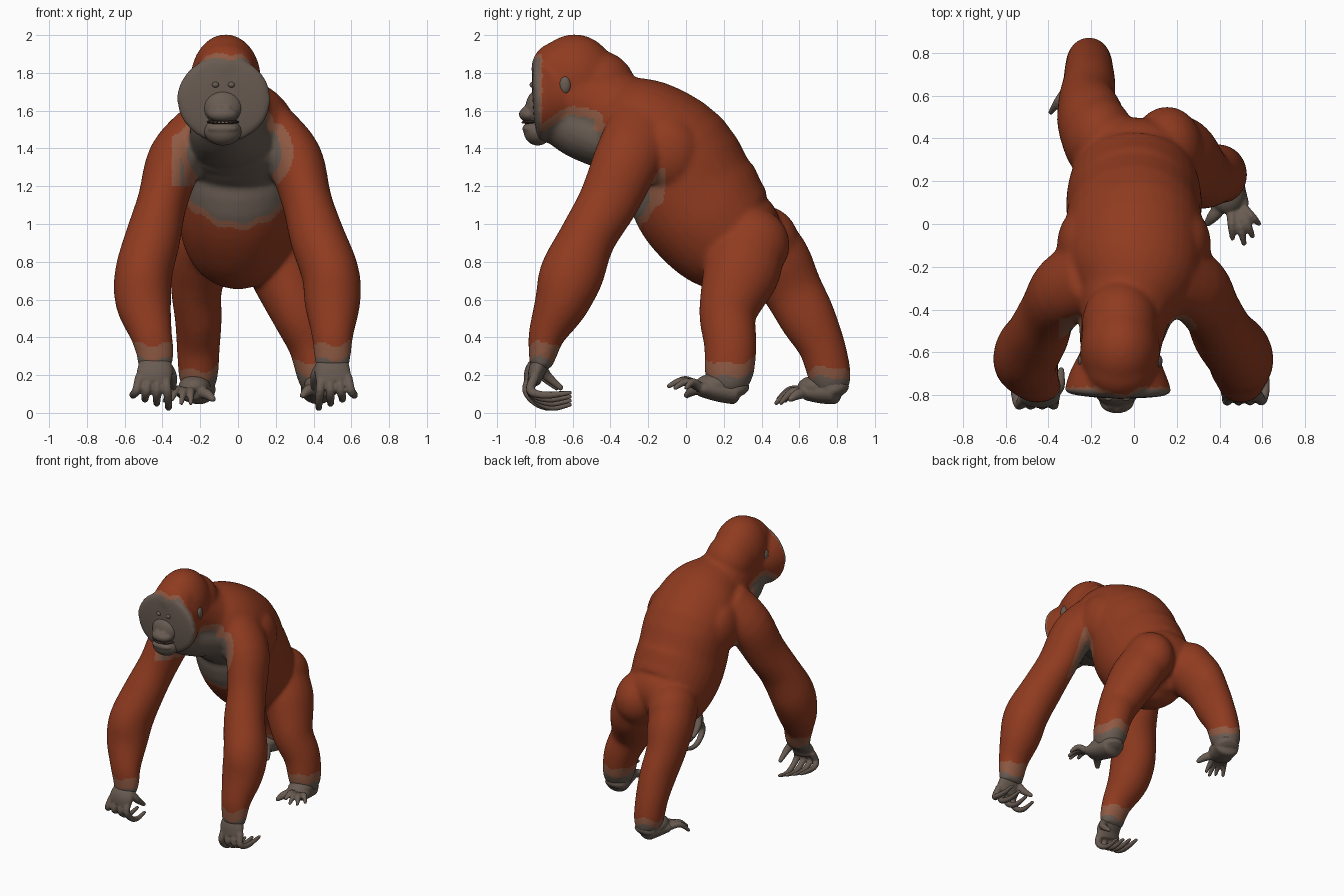
import bpy, bmesh, math
from mathutils import Vector

cube = bpy.data.objects.get("Cube")
if cube:
    bpy.data.objects.remove(cube)


def material(name, rgb):
    m = bpy.data.materials.new(name)
    m.use_nodes = True
    m.diffuse_color = (*rgb, 1)
    bsdf = m.node_tree.nodes["Principled BSDF"]
    bsdf.inputs["Base Color"].default_value = (*rgb, 1)
    bsdf.inputs["Roughness"].default_value = 0.8
    return m


FUR = material("rust_fur", (0.275, 0.043, 0.014))
FRINGE = material("pale_fringe", (0.27, 0.10, 0.055))
SKIN = material("grey_skin", (0.14, 0.106, 0.084))
DARK = material("dark_mouth", (0.035, 0.02, 0.016))
TEETH = material("dull_teeth", (0.2, 0.14, 0.1))


def ellipsoid(bm, centre, radii):
    ball = bmesh.ops.create_uvsphere(bm, u_segments=24, v_segments=16, radius=1)
    for v in ball["verts"]:
        v.co = Vector(centre) + Vector(p * r for p, r in zip(v.co, radii))


def spline(pts, steps):
    """Catmull-Rom through stations (x, y, z, width, depth)."""
    p = [pts[0]] + list(pts) + [pts[-1]]
    out = []
    for i in range(1, len(p) - 2):
        for k in range(steps):
            t = k / steps
            out.append([0.5 * (2 * b + (c - a) * t + (2 * a - 5 * b + 4 * c - d) * t * t
                               + (3 * b - a - 3 * c + d) * t ** 3)
                        for a, b, c, d in zip(*p[i - 1:i + 3])])
    return out + [list(pts[-1])]


def tube(bm, pts, steps=4, sides=20, cap=0.6):
    """Elliptical tube with rounded ends."""
    path = spline(pts, steps)
    pos = [Vector(q[:3]) for q in path]
    rings = []
    last = len(path) - 1
    for i, q in enumerate(path):
        t = (pos[min(i + 1, last)] - pos[max(i - 1, 0)]).normalized()
        side = Vector((1, 0, 0)) - t * t.x
        if side.length < 0.2:
            side = Vector((0, 1, 0)) - t * t.y
        side.normalize()
        up = t.cross(side)
        levels = [(0, 1)]
        if i in (0, last):
            levels = [(math.sin(a), math.cos(a)) for a in (0, 0.5, 1, 1.4)]
        if i == 0:
            levels.reverse()
        for shift, scale in levels:
            c = pos[i] + t * shift * cap * min(q[3:]) * (-1 if i == 0 else 1)
            rings.append([bm.verts.new(c + side * q[3] * scale * math.cos(a)
                                       + up * q[4] * scale * math.sin(a))
                          for a in (math.tau * k / sides for k in range(sides))])
    for r, s in zip(rings, rings[1:]):
        for k in range(sides):
            n = (k + 1) % sides
            bm.faces.new((r[k], r[n], s[n], s[k]))
    bm.faces.new(rings[0][::-1])
    bm.faces.new(rings[-1])


def finish(name, bm, mats, voxel=None, smooth=0):
    """Make the object, fusing its pieces into one skin when voxel is given."""
    bmesh.ops.recalc_face_normals(bm, faces=bm.faces)
    me = bpy.data.meshes.new(name)
    bm.to_mesh(me)
    bm.free()
    ob = bpy.data.objects.new(name, me)
    bpy.context.collection.objects.link(ob)
    if voxel:
        fuse = ob.modifiers.new("fuse", "REMESH")
        fuse.mode = "VOXEL"
        fuse.voxel_size = voxel
        soft = ob.modifiers.new("soften", "SMOOTH")
        soft.factor = 0.5
        soft.iterations = smooth
        dg = bpy.context.evaluated_depsgraph_get()
        ob.data = bpy.data.meshes.new_from_object(ob.evaluated_get(dg))
        ob.modifiers.clear()
    ob.data.materials.clear()
    for m in mats:
        ob.data.materials.append(m)
    ob.data.shade_smooth()
    return ob


# Torso from neck base to rump, chest and pelvis
body = bmesh.new()
tube(body, [(-.03, -.40, 1.55, .22, .24), (0, -.235, 1.485, .31, .29), (0, -.035, 1.365, .32, .30),
            (0, .035, 1.18, .315, .345), (0, .13, 1.03, .315, .335), (0, .25, .91, .28, .295),
            (0, .33, .88, .2, .18)], sides=32, cap=0.3)
ellipsoid(body, (-.01, -.28, 1.40), (.27, .215, .17))
ellipsoid(body, (-.01, .33, .98), (.26, .17, .19))

# Skull, brow, neck, throat pouch and flared cheek disc
HX = -.065
ellipsoid(body, (HX, -.59, 1.76), (.188, .225, .245))
ellipsoid(body, (HX, -.47, 1.72), (.18, .205, .2))
ellipsoid(body, (HX, -.68, 1.825), (.155, .14, .14))
tube(body, [(HX, -.58, 1.68, .19, .2), (-.04, -.42, 1.6, .21, .22), (0, -.2, 1.49, .28, .25)])
tube(body, [(HX, -.68, 1.57, .15, .145), (HX, -.56, 1.51, .19, .165), (-.04, -.42, 1.44, .22, .155)])
tube(body, [(HX, -.60, 1.68, .18, .17), (HX - .008, -.71, 1.665, .23, .215),
            (HX - .01, -.785, 1.66, .252, .232)], sides=32, cap=0.12)

# Arms and back muscles: shared depth profile, each side with its own x positions
arm = [(-.23, 1.48, .15, .2), (-.31, 1.34, .15, .18), (-.41, 1.12, .133, .16), (-.52, .93, .147, .15),
       (-.605, .735, .153, .17), (-.66, .58, .148, .145), (-.735, .42, .113, .1),
       (-.757, .32, .1, .078), (-.77, .25, .092, .06)]
arm_x = {"left": (.18, .3, .365, .42, .49, .50, .5, .5, .5),
         "right": (-.2, -.33, -.40, -.45, -.5, -.5, -.46, -.44, -.44)}
for s, xs in zip((1, -1), arm_x.values()):
    tube(body, [(x, *row) for x, row in zip(xs, arm)], sides=24, cap=0.3)
    ellipsoid(body, (s * .25, -.1, 1.38), (.11, .17, .19))

# Legs: the left one steps forward, the right one trails
tube(body, [(.16, .34, .9, .16, .19), (.23, .295, .75, .172, .205), (.29, .24, .6, .155, .17),
            (.33, .22, .5, .14, .15), (.39, .235, .36, .125, .14), (.42, .23, .2, .11, .13),
            (.42, .24, .13, .09, .1)], cap=0.3)
tube(body, [(-.17, .38, .92, .16, .19), (-.2, .48, .8, .16, .185), (-.22, .565, .65, .135, .16),
            (-.21, .645, .5, .125, .15), (-.21, .72, .35, .115, .125), (-.21, .76, .2, .105, .115),
            (-.21, .77, .13, .085, .095)], cap=0.3)
ellipsoid(body, (.155, .345, .89), (.17, .205, .2))
ellipsoid(body, (-.165, .40, .9), (.17, .2, .2))
body = finish("furry_body", body, (FUR, FRINGE, SKIN), 0.0115, 24)


def bareness(c):
    """Positive on bare skin, down to -1 across the fringe around it."""
    wave = 0.012 * math.sin(c.x * 45) + 0.01 * math.sin(c.y * 38)
    fields = []
    if c.y < -.5 and c.z < .7:
        fields.append((.28 - c.z + wave) / .08)
    if c.y > 0 and c.z < .5:
        level, width = (.205, .07) if c.x > 0 else (.18, .05)
        fields.append((level - c.z + wave) / width)
    # belly, breast, throat and face
    if -.33 < c.y < 0 and c.z > .8:
        flank = -.175 - c.y - .8 * max(0, 1.12 - c.z) + wave
        fields.append(min(.3 - abs(c.x), c.z - .995 + wave, 1.25 - c.z, flank) / .05)
    if c.y < -.2 and c.z > 1.1:
        disc = 1 - math.hypot((c.x + .02) / .25, (c.z - 1.38) / .2)
        fields.append(min(disc * 4, (1.49 - c.z) / .04))
    if c.z > 1.2:
        arch = 1.58 - 3 * (c.y + .58) ** 2
        fields.append(min(arch - c.z + wave / 2, -.485 - c.y, .24 - abs(c.x - HX)) / .045)
        fields.append(min((-.772 - c.y) / .012, (1.87 - c.z + wave / 2) / .025))
    return max(fields, default=-2)


for f in body.data.polygons:
    d = bareness(f.center)
    f.material_index = 2 if d > 0 else 1 if d > -1 else 0

# Muzzle sloping out to the lips, nostrils and chin
MX = HX - .015
bm = bmesh.new()
ellipsoid(bm, (MX, -.785, 1.615), (.105, .065, .095))
ellipsoid(bm, (MX, -.83, 1.58), (.082, .055, .042))
ellipsoid(bm, (MX, -.785, 1.49), (.1, .075, .075))
ellipsoid(bm, (MX, -.83, 1.505), (.082, .038, .026))
for s in (-1, 1):
    ellipsoid(bm, (MX + s * .022, -.85, 1.61), (.022, .016, .016))
finish("muzzle", bm, (SKIN,), 0.007, 9)

# Mouth opening and a row of teeth
bm = bmesh.new()
ellipsoid(bm, (MX, -.812, 1.54), (.086, .055, .014))
finish("mouth", bm, (DARK,))
bm = bmesh.new()
for k in range(-3, 4):
    ellipsoid(bm, (MX + k * .019, -.862 + .0025 * k * k, 1.537), (.009, .008, .006))
finish("teeth", bm, (TEETH,))

# Eyes and ears
for side, s in (("left", 1), ("right", -1)):
    bm = bmesh.new()
    ellipsoid(bm, (HX - .012 + s * .042, -.814, 1.737), (.018, .014, .015))
    finish(side + "_eye", bm, (SKIN,))
    bm = bmesh.new()
    ellipsoid(bm, (HX + s * .178, -.64, 1.735), (.02, .03, .046))
    finish(side + "_ear", bm, (SKIN,))

# Hands: palm, four splayed fingers fanning back and a thumb
for side, s, x, y in (("left", 1, .5, 0), ("right", -1, -.44, -.02)):
    bm = bmesh.new()
    tube(bm, [(x, -.77, .27, .085, .05), (x, -.79 + y, .22, .095, .045),
              (x + s * .01, -.805 + y, .165, .092, .035)], cap=0.4)
    for k in range(4):
        fx = x + s * (-.058 + .046 * k)
        out = s * (.016 * k - .014)
        tip = .014 * k
        tube(bm, [(fx, -.80 + y, .19, .026, .026), (fx + out * .5, -.825 + y, .12, .024, .024),
                  (fx + out, -.775 + y, .055 + tip, .021, .021),
                  (fx + out, -.70 + y, .028 + 1.6 * tip, .018, .018),
                  (fx + out, -.61 + y, .045 + 1.5 * tip, .012, .012)], sides=10)
    tube(bm, [(x - s * .05, -.77 + y, .26, .032, .032), (x - s * .09, -.74 + y, .2, .027, .027),
              (x - s * .1, -.66 + y, .13, .015, .015)], sides=10)
    finish(side + "_hand", bm, (SKIN,), 0.007, 3)


# Feet: ankle to sole, with four arched toes and an opposed big toe
def foot(name, ankle, heel, ball, toes, big):
    bm = bmesh.new()
    tube(bm, [(*ankle, .085, .09), (*heel, .088, .085)], cap=0.4)
    tube(bm, [(*heel, .088, .065), (*(Vector(heel).lerp(Vector(ball), .5)), .085, .06),
              (*ball, .09, .045)], cap=0.5)
    ellipsoid(bm, Vector(ankle).lerp(Vector(ball), .5), (.085, .11, .06))
    for k, tip in enumerate(toes + [big]):
        base, end = Vector(ball), Vector(tip)
        base.x += (end.x - base.x) * .4
        mid = base.lerp(end, .55) + Vector((0, 0, .035 if k < 4 else .01))
        r = .024 if k < 4 else .032
        tube(bm, [(*base, r, r), (*mid, r * .9, r * .9), (*end, r * .5, r * .5)], sides=10)
    finish(name, bm, (SKIN,), 0.007, 4)


foot("left_foot", (.42, .235, .17), (.42, .255, .11), (.45, .08, .13),
     [(.585, 0, .13), (.555, -.06, .13), (.515, -.095, .14), (.46, -.07, .15)], (.34, .0, .09))
foot("right_foot", (-.21, .76, .17), (-.205, .785, .11), (-.25, .64, .11),
     [(-.39, .52, .06), (-.35, .485, .07), (-.30, .475, .05), (-.25, .5, .05)], (-.13, .55, .07))
